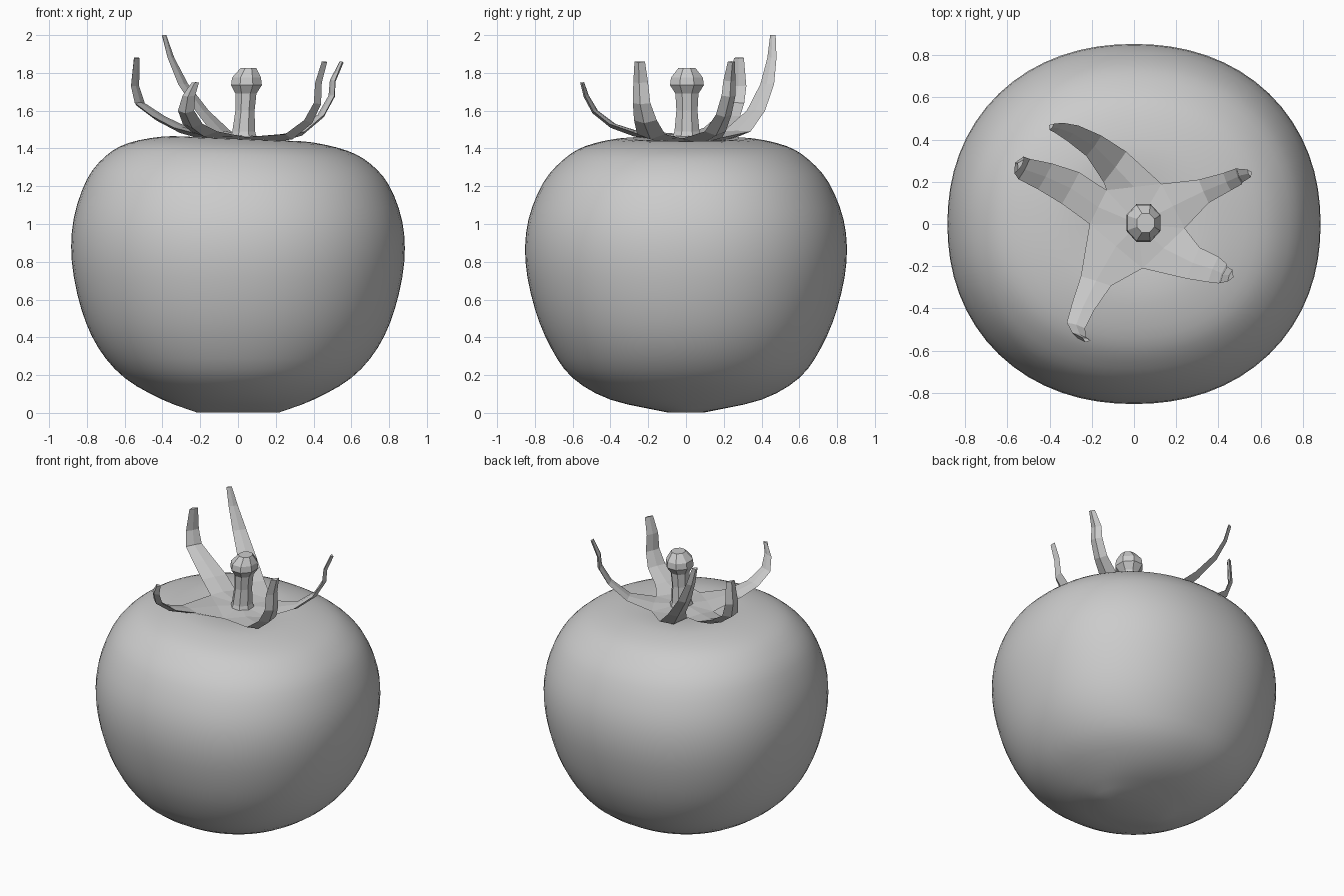
import bpy, bmesh, math
from mathutils import Vector

if "Cube" in bpy.data.objects:
    bpy.data.objects.remove(bpy.data.objects["Cube"])


def finish(bm, name, smooth):
    bmesh.ops.recalc_face_normals(bm, faces=bm.faces)
    for f in bm.faces:
        f.smooth = smooth
    me = bpy.data.meshes.new(name)
    bm.to_mesh(me)
    bm.free()
    ob = bpy.data.objects.new(name, me)
    bpy.context.collection.objects.link(ob)
    return ob


def bridge(bm, a, b):
    n = len(a)
    for i in range(n):
        bm.faces.new((a[i], a[(i + 1) % n], b[(i + 1) % n], b[i]))


def catmull(pts, steps):
    P = [Vector(p) for p in pts]
    P = [2 * P[0] - P[1]] + P + [2 * P[-1] - P[-2]]
    out = []
    for i in range(1, len(P) - 2):
        a, b, c, d = P[i - 1:i + 3]
        for s in range(steps):
            t = s / steps
            out.append(0.5 * (2 * b + (c - a) * t + (2 * a - 5 * b + 4 * c - d) * t * t
                              + (3 * b - a - 3 * c + d) * t ** 3))
    return out + [P[-2]]


# Fruit: (half width x, half width y, z) rings, bottom to dimpled top
RINGS = [(0.22, 0.10, 0.003), (0.40, 0.40, 0.07), (0.60, 0.60, 0.185), (0.74, 0.715, 0.345),
         (0.83, 0.80, 0.55), (0.88, 0.85, 0.80), (0.87, 0.835, 1.02), (0.80, 0.755, 1.22),
         (0.70, 0.65, 1.34), (0.58, 0.54, 1.408), (0.40, 0.38, 1.447), (0.25, 0.24, 1.45),
         (0.12, 0.12, 1.435)]
SEG = 64
bm = bmesh.new()
prev = None
for rx, ry, z in catmull(RINGS, 3):
    ring = []
    for i in range(SEG):
        a = 2 * math.pi * i / SEG
        c, s = math.cos(a), math.sin(a)
        k = (abs(c) ** 2.15 + abs(s) ** 2.15) ** (-1 / 2.15)   # slightly squared outline
        x = rx * c * k
        ring.append(bm.verts.new((x, ry * s * k, max(0, z - 0.04 * x * (z / 1.45) ** 4))))
    if prev:
        bridge(bm, prev, ring)
    else:
        bm.faces.new(ring)
    prev = ring
dimple = bm.verts.new((0, 0, 1.425))
for i in range(SEG):
    bm.faces.new((prev[i], prev[(i + 1) % SEG], dimple))
finish(bm, "tomato_fruit", True)

# Calyx: notches between sepals, and sepal paths (x, y, z, half width), counterclockwise
NOTCHES = [(0.13, 0.19, 1.457), (-0.13, 0.16, 1.47), (-0.21, 0.0, 1.475),
           (0.04, -0.21, 1.46), (0.24, -0.02, 1.452)]
SEPALS = [
    [(0.33, 0.155, 1.49, .06), (0.44, 0.20, 1.58, .045), (0.495, 0.225, 1.68, .04),
     (0.50, 0.23, 1.76, .035), (0.545, 0.24, 1.86, .02)],
    [(-0.09, 0.27, 1.49, .09), (-0.19, 0.37, 1.60, .06), (-0.29, 0.43, 1.74, .045),
     (-0.355, 0.455, 1.88, .03), (-0.39, 0.46, 2.0, .018)],
    [(-0.30, 0.17, 1.51, .085), (-0.42, 0.225, 1.57, .07), (-0.52, 0.26, 1.64, .055),
     (-0.545, 0.28, 1.73, .045), (-0.535, 0.28, 1.88, .03)],
    [(-0.18, -0.27, 1.49, .075), (-0.24, -0.39, 1.53, .055), (-0.275, -0.48, 1.60, .045),
     (-0.26, -0.525, 1.68, .035), (-0.225, -0.545, 1.75, .02)],
    [(0.28, -0.185, 1.475, .08), (0.375, -0.215, 1.55, .065), (0.42, -0.235, 1.64, .05),
     (0.425, -0.24, 1.75, .042), (0.455, -0.245, 1.86, .03)],
]
bm = bmesh.new()
notch = [bm.verts.new(n) for n in NOTCHES]
top, bottom = bm.verts.new((0.02, 0, 1.47)), bm.verts.new((0.02, 0, 1.425))
for k, path in enumerate(SEPALS):
    right, left = notch[k - 1], notch[k]
    mid = (right.co + left.co) / 2
    pts = [mid] + [Vector(p[:3]) for p in path]
    head = pts[-1] - mid
    side = Vector((-head.y, head.x, 0)).normalized()
    ring = [right, bm.verts.new(mid + Vector((0, 0, 0.008))), left,
            bm.verts.new(mid - Vector((0, 0, 0.03)))]
    # hub wedge joining the sepal to the centre
    for a, b, c in ((top, ring[0], ring[1]), (top, ring[1], ring[2]),
                    (bottom, ring[2], ring[3]), (bottom, ring[3], ring[0])):
        bm.faces.new((a, b, c))
    for i in range(1, len(pts)):
        tangent = (pts[min(i + 1, len(pts) - 1)] - pts[i - 1]).normalized()
        up = tangent.cross(side).normalized()
        w = path[i - 1][3]
        new = [bm.verts.new(pts[i] + o) for o in
               (-side * w, up * 0.005, side * w, -up * (0.012 + 0.2 * w))]
        bridge(bm, ring, new)
        ring = new
    bm.faces.new(ring)
finish(bm, "calyx", False)

# Stem: faceted stalk with a swollen cut end
bm = bmesh.new()
prev = None
for cx, r, z in ((0.03, 0.085, 1.43), (0.03, 0.065, 1.49), (0.037, 0.055, 1.60), (0.042, 0.06, 1.69),
                 (0.045, 0.088, 1.735), (0.045, 0.083, 1.775), (0.055, 0.045, 1.825)):
    ring = [bm.verts.new((cx + r * math.cos(a), 0.005 + 1.1 * r * math.sin(a), z))
            for a in (math.pi * (i + 0.5) / 4 for i in range(8))]
    if prev:
        bridge(bm, prev, ring)
    else:
        bm.faces.new(ring)
    prev = ring
bm.faces.new(prev)
finish(bm, "stem", False)
